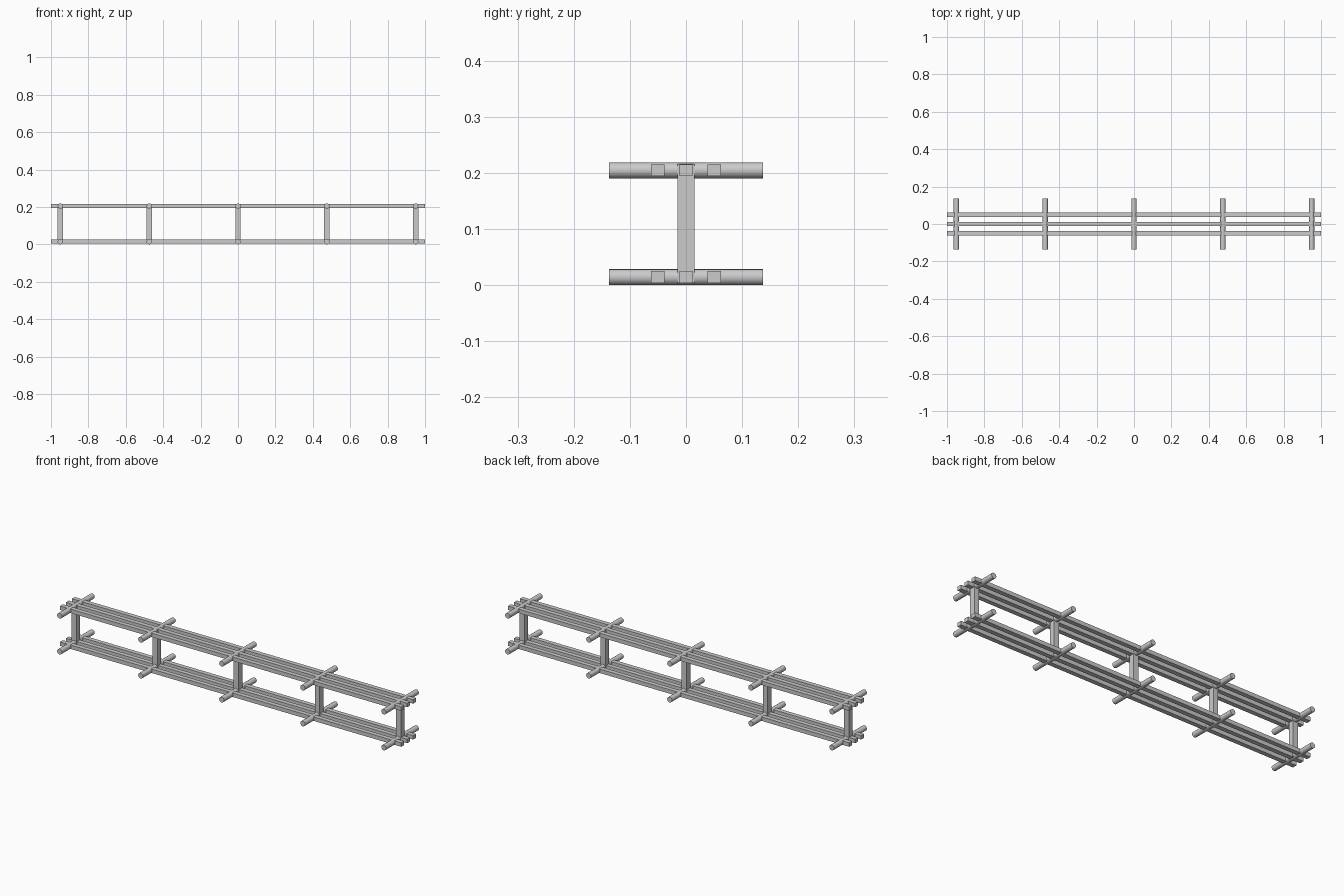
import bpy, math

if "Cube" in bpy.data.objects:
    bpy.data.objects.remove(bpy.data.objects["Cube"])

def box(name, loc, size):
    bpy.ops.mesh.primitive_cube_add(size=1, location=loc)
    o = bpy.context.object
    o.name = name
    o.scale = size
    bpy.ops.object.transform_apply(location=False, rotation=False, scale=True)
    return o

LEVELS = {"lower": 0.0143, "upper": 0.2047}
STATIONS = [-0.95, -0.475, 0.0, 0.475, 0.95]

for level, z in LEVELS.items():
    # Three long square rails per level
    for y in (-0.05, 0.0, 0.05):
        box(level + "_rail", (0, y, z), (2.0, 0.024, 0.021))
    # Round crossbars
    for x in STATIONS:
        bpy.ops.mesh.primitive_cylinder_add(vertices=16, radius=0.0143, depth=0.274,
                                            location=(x, 0, z), rotation=(math.pi / 2, 0, 0))
        bpy.context.object.name = level + "_crossbar"
        bpy.ops.object.shade_smooth_by_angle(angle=math.radians(40))

# Upright posts joining both levels
for x in STATIONS:
    box("post", (x, 0, 0.1095), (0.029, 0.03, 0.212))
